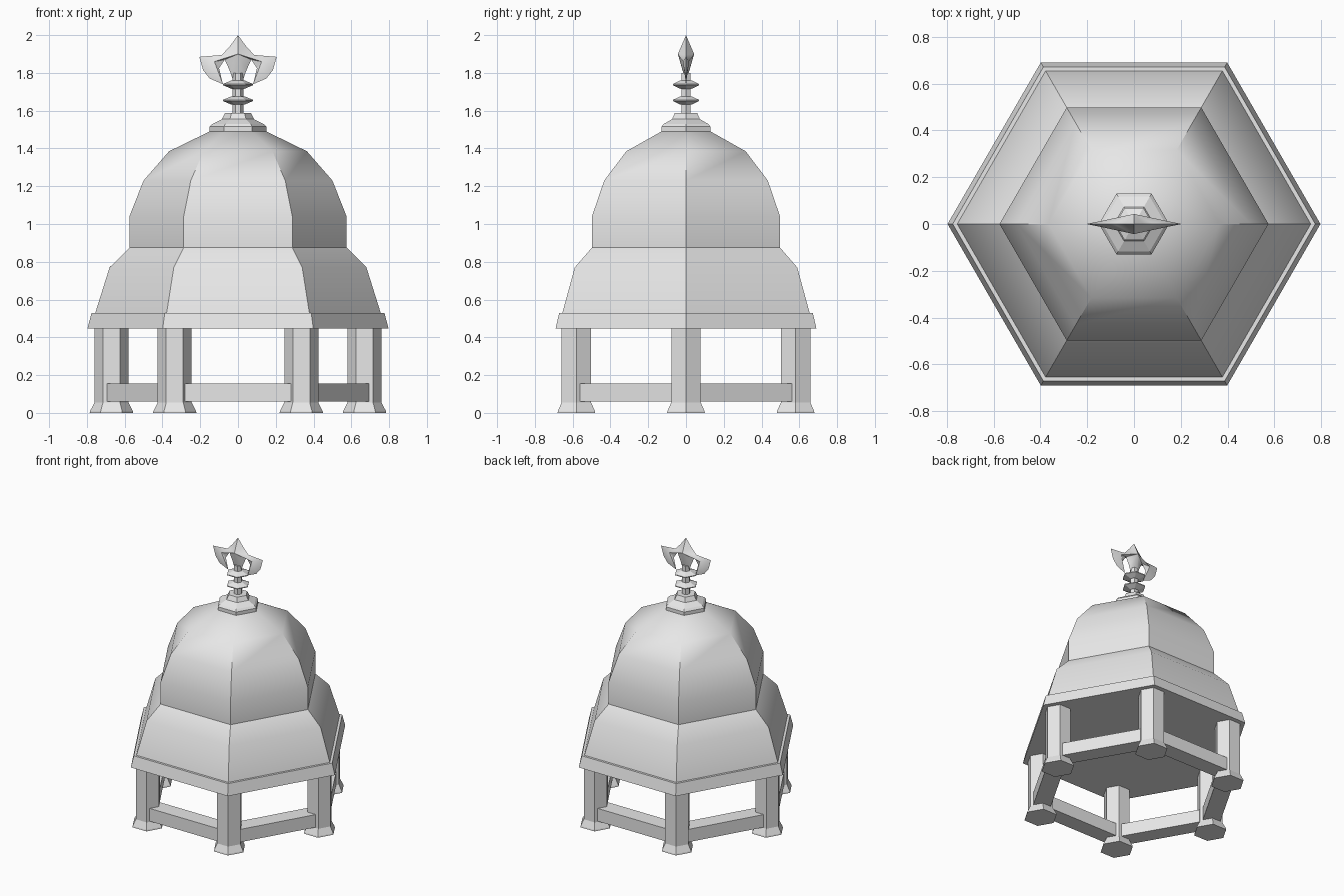
import bpy
import bmesh
from math import sin, cos, pi, radians

if "Cube" in bpy.data.objects:
    bpy.data.objects.remove(bpy.data.objects["Cube"], do_unlink=True)

stone = bpy.data.materials.new("pale_stone")
stone.use_nodes = True
stone.diffuse_color = (0.8, 0.8, 0.8, 1)
stone.node_tree.nodes["Principled BSDF"].inputs["Base Color"].default_value = (0.8, 0.8, 0.8, 1)


def finish(bm, name, smooth=None):
    """Turn a bmesh into a named object, flat or smooth up to an angle."""
    bmesh.ops.recalc_face_normals(bm, faces=bm.faces)
    mesh = bpy.data.meshes.new(name)
    bm.to_mesh(mesh)
    bm.free()
    mesh.materials.append(stone)
    obj = bpy.data.objects.new(name, mesh)
    bpy.context.collection.objects.link(obj)
    if smooth:
        bpy.ops.object.select_all(action="DESELECT")
        obj.select_set(True)
        bpy.context.view_layer.objects.active = obj
        bpy.ops.object.shade_smooth_by_angle(angle=radians(smooth))
    return obj


def hex_lathe(name, profile, smooth=None):
    """Six-sided solid from (corner radius, height) points, corners on the x axis."""
    bm = bmesh.new()
    rings = [[bm.verts.new((r * cos(i * pi / 3), r * sin(i * pi / 3), z)) for i in range(6)]
             for r, z in profile]
    for low, high in zip(rings, rings[1:]):
        for i in range(6):
            j = (i + 1) % 6
            bm.faces.new((low[i], low[j], high[j], high[i]))
    bm.faces.new(rings[0][::-1])
    bm.faces.new(rings[-1])
    return finish(bm, name, smooth)


# Bell-shaped roof with its eave band
hex_lathe("roof_eave", [(0.797, 0.447), (0.775, 0.53), (0.74, 0.53)])
hex_lathe("roof_dome", [(0.757, 0.525), (0.68, 0.77), (0.575, 0.875), (0.575, 1.04),
                        (0.5, 1.23), (0.365, 1.385), (0.15, 1.49)], smooth=32)

# Roof cap, spire shaft and its two discs
hex_lathe("roof_cap", [(0.15, 1.485), (0.15, 1.515), (0.135, 1.53),
                       (0.085, 1.555), (0.068, 1.588)])
hex_lathe("spire_shaft", [(0.029, 1.58), (0.029, 1.8)])
for label, z in (("lower", 1.654), ("upper", 1.738)):
    hex_lathe(label + "_disc", [(0.035, z - 0.022), (0.08, z - 0.003),
                                (0.08, z + 0.003), (0.035, z + 0.022)])

# Winged finial: sharp outline, swelling to a ridge on both faces
outline = [(0, 2.0), (0.04, 1.945), (0.085, 1.895), (0.205, 1.885), (0.185, 1.815),
           (0.15, 1.77), (0.08, 1.74), (0.1, 1.825), (0.07, 1.87), (0.045, 1.815),
           (0.026, 1.76), (0, 1.75)]
bm = bmesh.new()
for side in (-1, 1):
    for face in (-1, 1):
        rim = [bm.verts.new((side * x, 0, z)) for x, z in outline]
        heart = bm.verts.new((0, face * 0.043, 1.9))
        wing = bm.verts.new((side * 0.125, face * 0.016, 1.86))
        body = rim[:3] + [wing] + rim[8:]
        for centre, edge in ((heart, body), (wing, rim[2:9])):
            for a, b in zip(edge, edge[1:]):
                bm.faces.new((centre, a, b))
bmesh.ops.remove_doubles(bm, verts=bm.verts, dist=0.0005)
finish(bm, "winged_finial", smooth=32)

# Six posts with flared feet, joined by low rails
for i in range(6):
    angle = i * pi / 3
    post = hex_lathe(f"post_{i + 1}", [(0.115, 0), (0.113, 0.01), (0.09, 0.055), (0.09, 0.45)])
    post.location = (0.67 * cos(angle), 0.67 * sin(angle), 0)

    bm = bmesh.new()
    bmesh.ops.create_cube(bm, size=1)
    bmesh.ops.scale(bm, vec=(0.12, 0.57, 0.095), verts=bm.verts)
    rail = finish(bm, f"rail_{i + 1}")
    middle = angle + pi / 6
    rail.location = (0.58 * cos(middle), 0.58 * sin(middle), 0.108)
    rail.rotation_euler.z = middle
